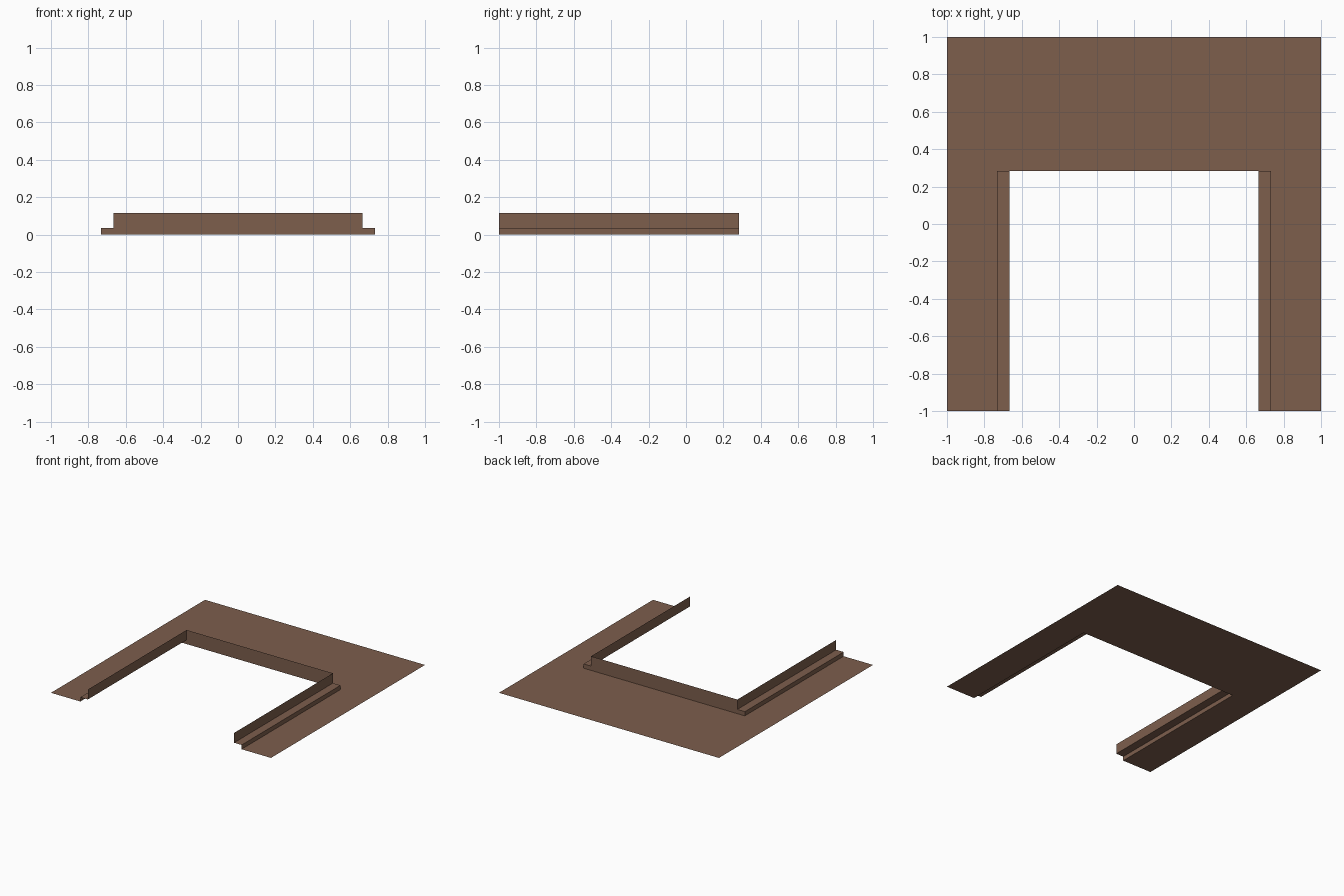
import bpy

if "Cube" in bpy.data.objects:
    bpy.data.objects.remove(bpy.data.objects["Cube"])

wood = bpy.data.materials.new("warm brown")
wood.diffuse_color = (0.205, 0.112, 0.073, 1)
wood.use_nodes = True
wood.node_tree.nodes["Principled BSDF"].inputs["Base Color"].default_value = wood.diffuse_color

INNER, STEP, OUTER = 0.665, 0.733, 1.0   # x positions of the arm profile
FRONT, WALL_Y, BACK = -1.0, 0.283, 1.0   # y positions
LOW, HIGH = 0.035, 0.116                 # step and lip heights


def sheet(name, verts, faces):
    mesh = bpy.data.meshes.new(name)
    mesh.from_pydata(verts, [], faces)
    mesh.materials.append(wood)
    obj = bpy.data.objects.new(name, mesh)
    bpy.context.collection.objects.link(obj)
    return obj


# Side arms: stepped sheet profile swept from front to the back wall, mirrored
profile = [(INNER, HIGH), (INNER, LOW), (STEP, LOW), (STEP, 0), (OUTER, 0)]
n = len(profile)
verts = [(x, y, z) for y in (FRONT, WALL_Y) for x, z in profile]
faces = [(i, i + 1, n + i + 1, n + i) for i in range(n - 1)]
arms = sheet("side_arms", verts, faces)
arms.modifiers.new("mirror", "MIRROR").use_axis[0] = True

# Flat back panel
sheet("back_panel",
      [(-OUTER, WALL_Y, 0), (OUTER, WALL_Y, 0), (OUTER, BACK, 0), (-OUTER, BACK, 0)],
      [(0, 1, 2, 3)])

# Upright wall closing the back of the opening, following the step outline
outline = [(-STEP, 0), (STEP, 0), (STEP, LOW), (INNER, LOW),
           (INNER, HIGH), (-INNER, HIGH), (-INNER, LOW), (-STEP, LOW)]
sheet("back_wall", [(x, WALL_Y, z) for x, z in outline], [tuple(range(8))])
